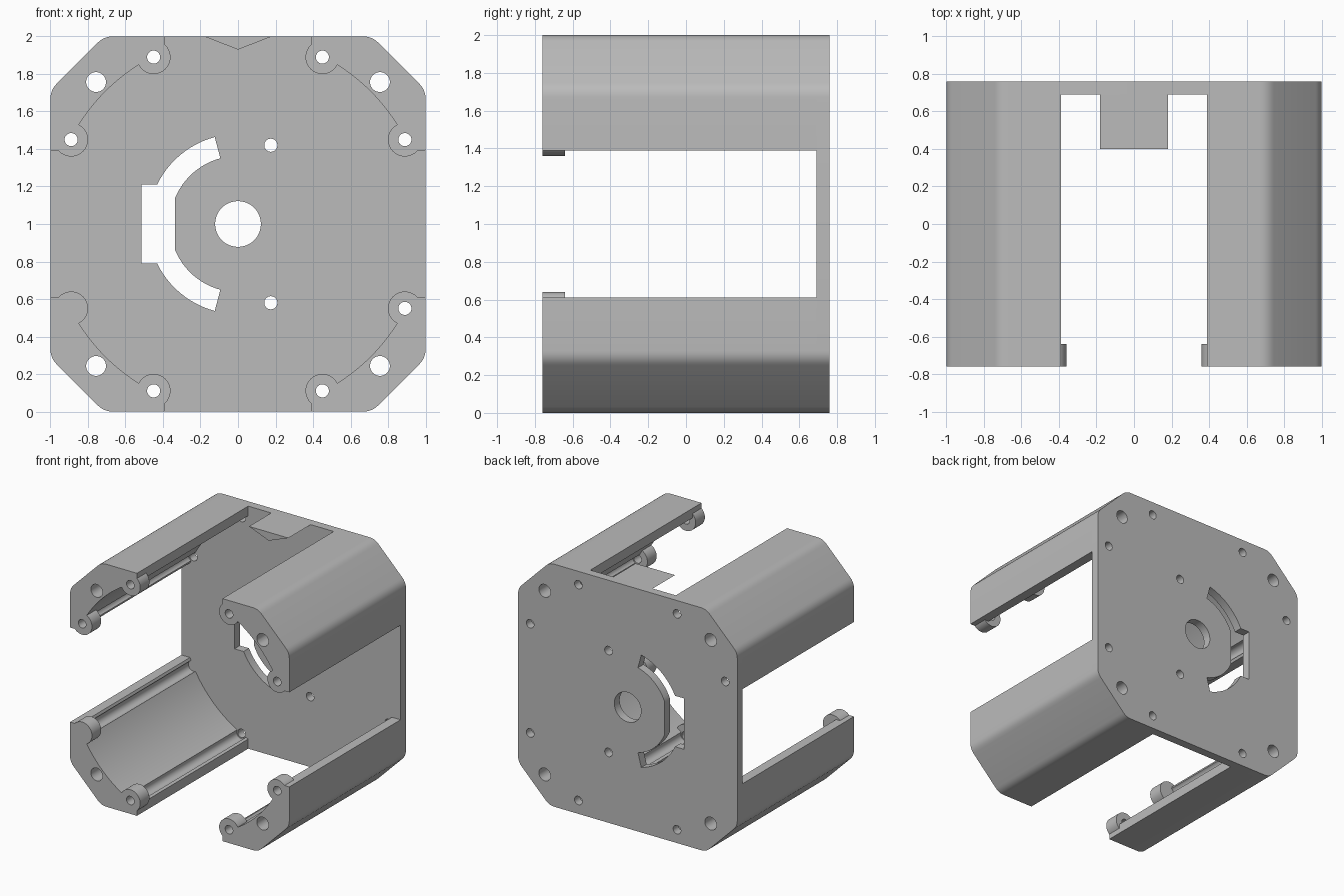
import bpy, bmesh
from math import sin, cos, asin, acos, radians, degrees, sqrt
from mathutils import Vector

if "Cube" in bpy.data.objects:
    bpy.data.objects.remove(bpy.data.objects["Cube"], do_unlink=True)

FRONT, BACK, PLATE = -0.76, 0.76, 0.69   # depth limits and inner face of plate
CORNER, WALL, BORE = 0.715, 0.39, 1.0    # chamfer start, column edge, inner radius
SCREWS = [(0.45, 0.89), (0.89, 0.45)]
MOUNT = (0.757, 0.757)
SIGNS = [(1, 1), (-1, 1), (-1, -1), (1, -1)]

grey = bpy.data.materials.new("plain_grey")
grey.use_nodes = True
grey.diffuse_color = (0.5, 0.5, 0.5, 1)
grey.node_tree.nodes["Principled BSDF"].inputs["Base Color"].default_value = (0.5, 0.5, 0.5, 1)


def arc(r, a, b, n, c=(0, 0)):
    """Points on an arc from angle a to b in degrees."""
    angles = [radians(a + (b - a) * i / n) for i in range(n + 1)]
    return [(c[0] + r * cos(t), c[1] + r * sin(t)) for t in angles]


def circle(c, r, n=32):
    return arc(r, 0, 360, n, c)[:-1]


def flip(points, s):
    return [(p[0] * s[0], p[1] * s[1]) for p in points]


def rounded(prev, corner, nxt, t=0.045, n=5):
    """Small fillet at a corner."""
    p, c, q = Vector(prev), Vector(corner), Vector(nxt)
    a, b = c + (p - c).normalized() * t, c + (q - c).normalized() * t
    steps = [i / n for i in range(n + 1)]
    return [tuple(a * (1 - k) ** 2 + c * 2 * k * (1 - k) + b * k * k) for k in steps]


def prism(name, profiles, y0, y1):
    """Extrude closed front-view profiles along y."""
    bm = bmesh.new()
    for prof in profiles:
        rings = [[bm.verts.new((x, y, z + 1)) for x, z in prof] for y in (y0, y1)]
        bm.faces.new(rings[0])
        bm.faces.new(rings[1][::-1])
        for i in range(len(prof)):
            j = (i + 1) % len(prof)
            bm.faces.new((rings[0][i], rings[1][i], rings[1][j], rings[0][j]))
    bmesh.ops.recalc_face_normals(bm, faces=bm.faces)
    mesh = bpy.data.meshes.new(name)
    bm.to_mesh(mesh)
    bm.free()
    mesh.materials.append(grey)
    ob = bpy.data.objects.new(name, mesh)
    bpy.context.collection.objects.link(ob)
    return ob


def finish(ob, holes=()):
    """Cut through-holes, then smooth the curved faces."""
    bpy.ops.object.select_all(action='DESELECT')
    bpy.context.view_layer.objects.active = ob
    ob.select_set(True)
    if holes:
        cutter = prism("cutter", holes, FRONT - 0.1, BACK + 0.1)
        cutter.hide_render = True
        mod = ob.modifiers.new("holes", 'BOOLEAN')
        mod.operation, mod.solver, mod.object = 'DIFFERENCE', 'EXACT', cutter
        bpy.ops.object.modifier_apply(modifier=mod.name)
        bpy.data.objects.remove(cutter, do_unlink=True)
    bpy.ops.object.shade_smooth_by_angle(angle=radians(25))


def has_hole(sign, index):
    # the lower right side boss is left undrilled
    return not (sign == (-1, -1) and index == 1)


# Outer quarter outline from the side to the top, with filleted chamfer
side, top = (1, CORNER), (CORNER, 1)
quarter = rounded((1, 0), side, top) + rounded(side, top, (0, 1))

# Back plate
outline = []
for s in SIGNS:
    q = flip(quarter, s)
    outline += q if s[0] * s[1] > 0 else q[::-1]

RO, RI, HALF, FLAT = 0.48, 0.363, 0.21, -0.335
step = 180 - degrees(asin(HALF / RO))
flat = 180 - degrees(acos(-FLAT / RI))
slot = (arc(RO, 105, step, 12) + [(-0.515, HALF), (-0.515, -HALF)]
        + arc(RO, 360 - step, 255, 12) + arc(RI, 255, 360 - flat, 12)
        + arc(RI, flat, 105, 12))

plate_holes = [slot, circle((0, 0), 0.122, 48)]
plate_holes += [circle((0.175, z), 0.035) for z in (0.42, -0.42)]
for s in SIGNS:
    plate_holes.append(circle(flip([MOUNT], s)[0], 0.053))
    for i, p in enumerate(SCREWS):
        if has_hole(s, i):
            plate_holes.append(circle(flip([p], s)[0], 0.035))
finish(prism("back_plate", [outline], PLATE, BACK), plate_holes)

# Corner columns with screw grooves, and bosses at their front ends
start = degrees(asin(WALL / BORE))
reach = sqrt(BORE ** 2 - WALL ** 2)
column = [(1, WALL)] + quarter + [(WALL, 1)] + arc(BORE, 90 - start, start, 32)
for s in SIGNS:
    place = ("upper" if s[1] > 0 else "lower") + ("_left" if s[0] > 0 else "_right")
    cuts = [circle(MOUNT, 0.053)] + [circle(p, 0.045) for p in SCREWS]
    ob = prism(place + "_column", [flip(column, s)], FRONT, PLATE)
    finish(ob, [flip(c, s) for c in cuts])
    for i, p in enumerate(SCREWS):
        c = flip([p], s)[0]
        boss = prism(place + ("_side_boss" if i else "_end_boss"),
                     [circle(c, 0.09, 40)], FRONT, -0.64)
        finish(boss, [circle(c, 0.035)] if has_hole(s, i) else ())

# Triangular tab at the top of the plate
finish(prism("top_tab", [[(-0.18, 1), (0, 0.93), (0.18, 1)]], 0.4, PLATE))
